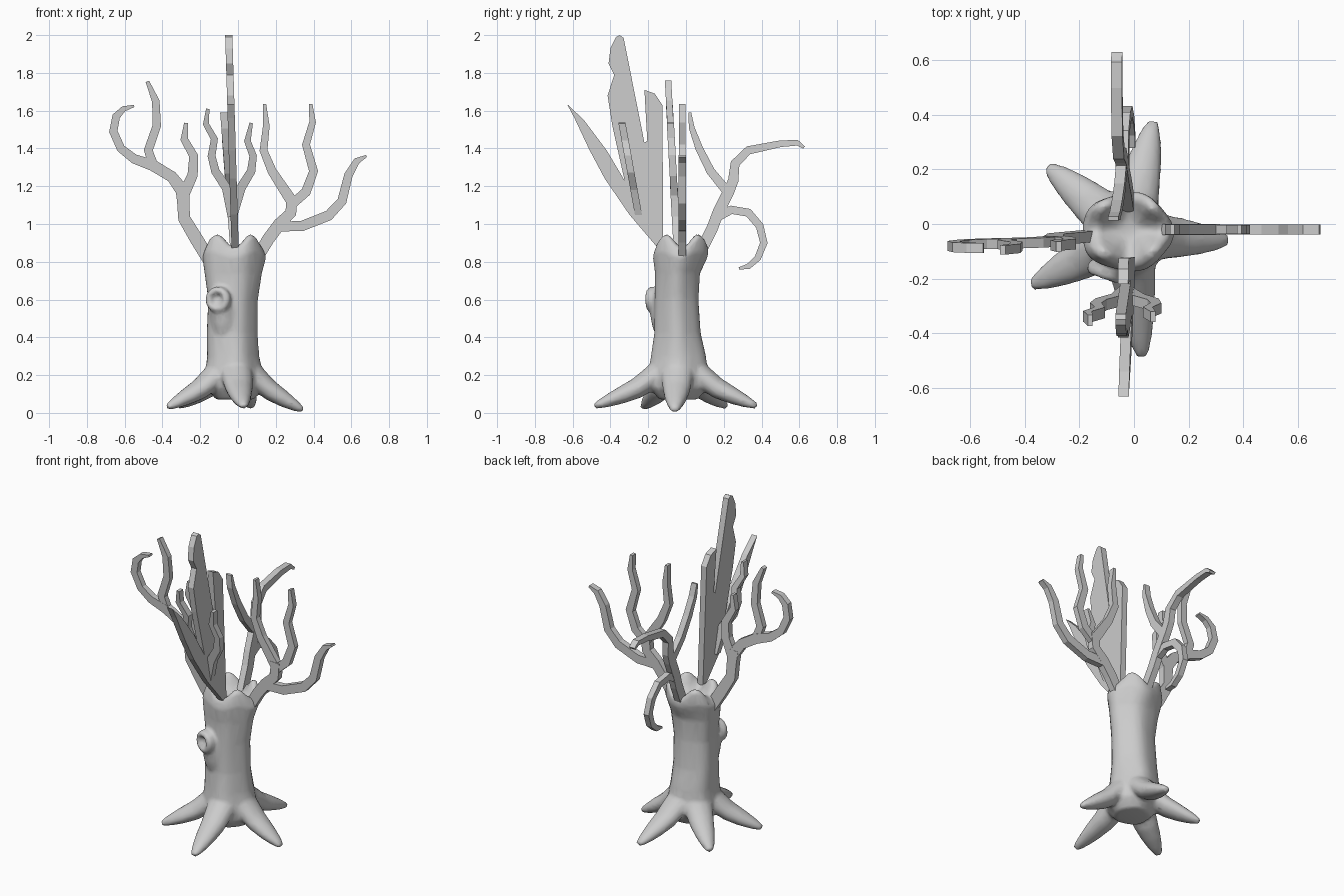
import bpy, bmesh, math
from mathutils import Vector, Matrix


def finish(bm, name):
    bmesh.ops.recalc_face_normals(bm, faces=bm.faces)
    me = bpy.data.meshes.new(name)
    bm.to_mesh(me)
    bm.free()
    ob = bpy.data.objects.new(name, me)
    bpy.context.collection.objects.link(ob)
    return ob


def skin(bm, rings):
    """Join rings of points into a capped tube."""
    vs = [[bm.verts.new(p) for p in r] for r in rings]
    n = len(vs[0])
    for a, b in zip(vs, vs[1:]):
        for i in range(n):
            bm.faces.new((a[i], a[(i + 1) % n], b[(i + 1) % n], b[i]))
    bm.faces.new(vs[0])
    bm.faces.new(vs[-1][::-1])


def ribbon(bm, path, place, thick):
    """Flat limb: path of (u, v, width), thickened across its plane."""
    pts = [Vector(p[:2]) for p in path]
    rings = []
    for i, p in enumerate(pts):
        d = (pts[min(i + 1, len(pts) - 1)] - pts[max(i - 1, 0)]).normalized()
        n = Vector((-d.y, d.x)) * path[i][2] / 2
        a, b, t = p + n, p - n, thick / 2
        rings.append([place(a.x, a.y, -t), place(a.x, a.y, t),
                      place(b.x, b.y, t), place(b.x, b.y, -t)])
    skin(bm, rings)


def branch(name, limbs, place):
    bm = bmesh.new()
    for k, limb in enumerate(limbs):
        ribbon(bm, limb, place, 0.04 - 0.002 * k)
    return finish(bm, name)


# Trunk: lofted rings (z, cx, cy, rx, ry, rim scallop), hollow at the top
bm = bmesh.new()
rows = [(0.07, -.02, -.04, .10, .10, 0), (0.13, -.02, -.04, .15, .15, 0),
        (0.20, -.025, -.04, .155, .155, 0), (0.30, -.03, -.04, .138, .145, 0),
        (0.42, -.035, -.045, .135, .122, 0), (0.60, -.03, -.05, .132, .115, 0),
        (0.74, -.03, -.045, .152, .118, 0), (0.84, -.025, -.03, .17, .145, .015),
        (0.905, -.02, -.02, .148, .138, .035), (0.915, -.02, -.02, .115, .11, .035),
        (0.87, -.02, -.02, .075, .075, .015), (0.84, -.02, -.02, .03, .03, 0)]
rings = []
for z, cx, cy, rx, ry, sc in rows:
    ring = []
    for i in range(32):
        a = math.tau * i / 32
        f = 1 + 0.035 * math.cos(5 * a)
        ring.append((cx + rx * f * math.cos(a), cy + ry * f * math.sin(a),
                     z - sc * math.cos(4 * a)))
    rings.append(ring)
skin(bm, rings)

# Roots: five tapering tubes running out to blunt tips
profile = [(0.0, .25, .075), (0.2, .19, .085), (0.42, .13, .074),
           (0.65, .09, .06), (0.85, .058, .042), (1.0, .035, .022)]
for tx, ty, drop in [(.07, .375, 0), (-.315, .21, 0), (-.375, -.225, .005),
                     (.03, -.485, 0), (.345, -.06, .02)]:
    start = Vector((-.02, -.04, 0))
    d = Vector((tx, ty, 0)) - start
    out = d.normalized()
    start += out * 0.06
    d -= out * 0.06
    side = Vector((-out.y, out.x, 0))
    up = (Vector((0, 0, 1)) + out * 0.45).normalized()
    rings = []
    for t, z, r in profile:
        c = start + d * t + Vector((0, 0, z - drop * t))
        rings.append([c + side * r * math.cos(math.tau * k / 12)
                      + up * r * 0.75 * math.sin(math.tau * k / 12) for k in range(12)])
    skin(bm, rings)

# Knot: swelling with a raised ring around a hollow
bmesh.ops.create_uvsphere(bm, u_segments=16, v_segments=10, radius=1,
                          matrix=Matrix.Translation((-.075, -.115, .54))
                          @ Matrix.Diagonal((.075, .075, .16, 1)))
rot = Vector((-.35, -.94, 0)).to_track_quat('Z', 'Y').to_matrix().to_4x4()
m = Matrix.Translation((-.105, -.175, .60)) @ rot
grid = []
for i in range(20):
    a = math.tau * i / 20
    grid.append([bm.verts.new(m @ Vector(((.05 + .022 * math.cos(b)) * math.cos(a),
                                          (.05 + .022 * math.cos(b)) * math.sin(a),
                                          .03 * math.sin(b))))
                 for b in (math.tau * j / 8 for j in range(8))])
for i in range(20):
    p, q = grid[i], grid[(i + 1) % 20]
    for j in range(8):
        bm.faces.new((p[j], q[j], q[(j + 1) % 8], p[(j + 1) % 8]))
trunk = finish(bm, "trunk_with_roots")
mod = trunk.modifiers.new("blend", 'REMESH')
mod.mode = 'VOXEL'
mod.voxel_size = 0.011
mod.use_smooth_shade = True
mod = trunk.modifiers.new("soften", 'SMOOTH')
mod.factor = 0.5
mod.iterations = 8
mod = trunk.modifiers.new("simplify", 'DECIMATE')
mod.ratio = 0.2

# Left branch, leaning slightly forward
branch("left_branch", [
    [(-.14, .79, .07), (-.22, .92, .07), (-.285, 1.03, .065), (-.29, 1.12, .065), (-.295, 1.2, .075)],
    [(-.29, 1.15, .06), (-.24, 1.26, .055), (-.235, 1.36, .048), (-.285, 1.45, .04), (-.275, 1.535, .02)],
    [(-.29, 1.17, .07), (-.35, 1.25, .06), (-.45, 1.31, .06), (-.55, 1.345, .05), (-.62, 1.4, .045),
     (-.66, 1.49, .045), (-.645, 1.57, .042), (-.605, 1.61, .03), (-.55, 1.625, .012)],
    [(-.44, 1.29, .05), (-.475, 1.39, .048), (-.43, 1.52, .045), (-.435, 1.65, .04), (-.48, 1.755, .02)],
], lambda u, v, s: (u, -.045 - .055 * (v - .85) + s, v))

# Right branch
branch("right_branch", [
    [(.09, .80, .06), (.16, .92, .065), (.22, 1.0, .065), (.28, 1.06, .06), (.285, 1.15, .06)],
    [(.19, .985, .05), (.34, .99, .055), (.48, 1.045, .055), (.55, 1.12, .05),
     (.585, 1.26, .045), (.63, 1.335, .035), (.68, 1.36, .012)],
    [(.285, 1.12, .06), (.18, 1.28, .048), (.135, 1.39, .042), (.15, 1.52, .035), (.14, 1.635, .018)],
    [(.28, 1.1, .05), (.36, 1.17, .052), (.4, 1.28, .048), (.36, 1.42, .042), (.395, 1.54, .035), (.385, 1.635, .018)],
], lambda u, v, s: (u, -.02 + s, v))

# Back branch with a drooping curl
branch("back_branch", [
    [(.07, .84, .06), (.14, .98, .06), (.17, 1.06, .06), (.225, 1.17, .06), (.25, 1.23, .055),
     (.26, 1.32, .05), (.33, 1.39, .045), (.5, 1.425, .035), (.59, 1.43, .03), (.625, 1.405, .015)],
    [(.22, 1.17, .05), (.13, 1.28, .045), (.07, 1.4, .04), (.03, 1.51, .03), (.02, 1.59, .015)],
    [(.15, 1.03, .05), (.24, 1.075, .045), (.33, 1.06, .045), (.39, .99, .042),
     (.412, .9, .04), (.38, .82, .035), (.33, .775, .03), (.28, .765, .012)],
], lambda u, v, s: (-.02 - .075 * (v - .85) + s, u, v))

# Front twin branch, standing crosswise on the front plate
branch("front_twin_branch", [
    [(-.03, 1.04, .05), (-.06, 1.19, .05), (-.12, 1.28, .045), (-.14, 1.36, .042),
     (-.125, 1.45, .038), (-.17, 1.53, .032), (-.16, 1.61, .018)],
    [(-.03, 1.04, .05), (.015, 1.19, .05), (.07, 1.28, .045), (.08, 1.36, .04),
     (.05, 1.44, .035), (.07, 1.535, .018)],
], lambda u, v, s: (u, -.25 - .18 * (v - 1.04) + s, v))

# Front branch: one broad flat plate with three fingers
outline = [(-.12, .84), (-.155, .88), (-.30, 1.05), (-.43, 1.24), (-.51, 1.39), (-.59, 1.56), (-.63, 1.635),
           (-.54, 1.55), (-.42, 1.39), (-.325, 1.23), (-.39, 1.52), (-.415, 1.68), (-.38, 1.79), (-.41, 1.85),
           (-.40, 1.93), (-.37, 1.99), (-.35, 2.0), (-.33, 1.985), (-.22, 1.43), (-.205, 1.44), (-.22, 1.71),
           (-.165, 1.69), (-.125, 1.63)]
bm = bmesh.new()
skin(bm, [[(-.015 - .03 * (z - .87) + s, y, z) for y, z in outline] for s in (-.019, .019)])
finish(bm, "front_branch_plate")
